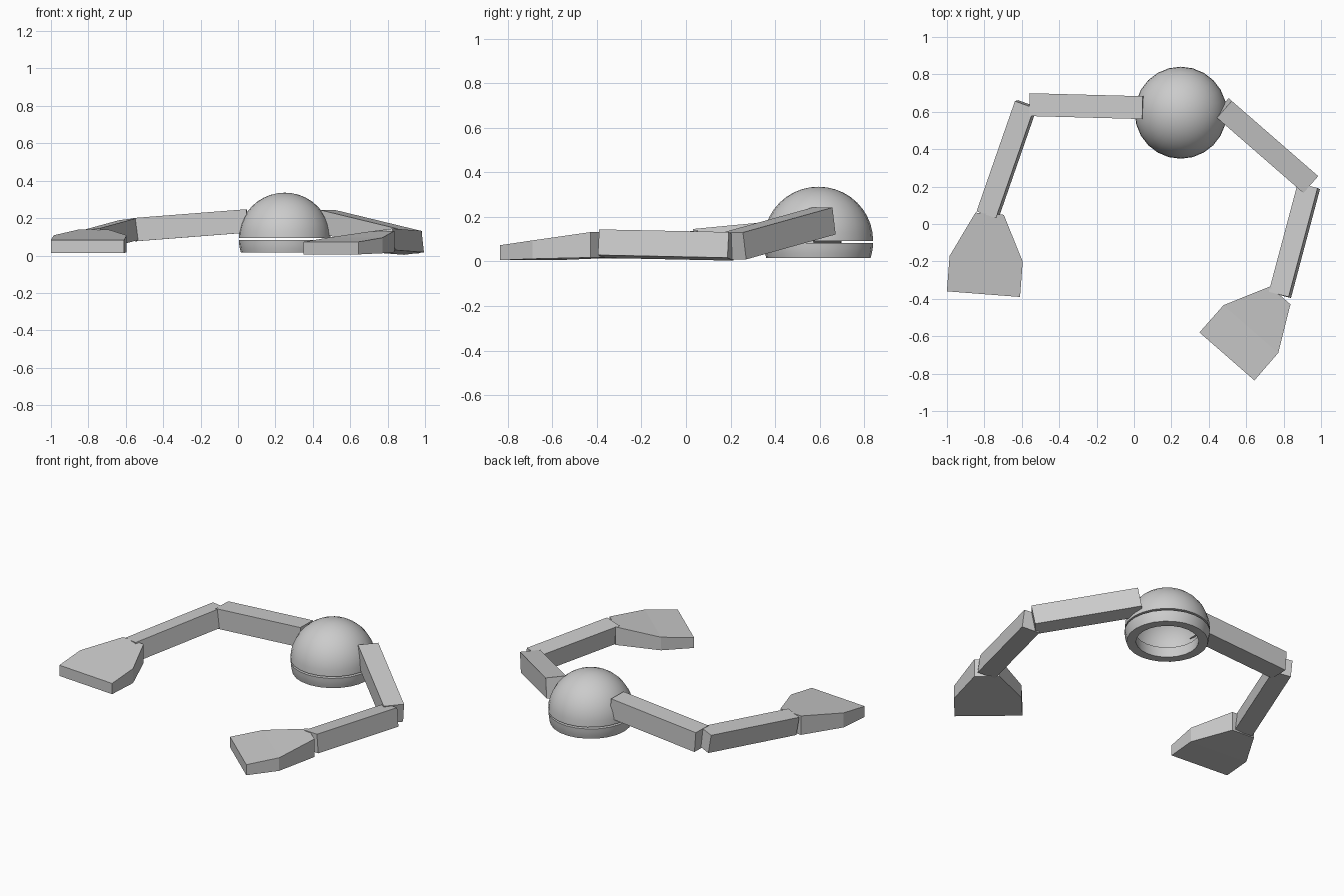
import bpy, bmesh
from math import sin, cos, pi, sqrt, radians
from mathutils import Vector

if "Cube" in bpy.data.objects:
    bpy.data.objects.remove(bpy.data.objects["Cube"])

CENTRE = Vector((0.25, 0.595, 0.09))
R, SEG = 0.246, 24


def finish(name, bm, smooth=False):
    bmesh.ops.recalc_face_normals(bm, faces=bm.faces)
    me = bpy.data.meshes.new(name)
    bm.to_mesh(me)
    bm.free()
    ob = bpy.data.objects.new(name, me)
    bpy.context.collection.objects.link(ob)
    if smooth:
        bpy.ops.object.select_all(action='DESELECT')
        bpy.context.view_layer.objects.active = ob
        ob.select_set(True)
        bpy.ops.object.shade_smooth_by_angle(angle=radians(35))
    return ob


def lathe(name, profile):
    """Spin a closed (radius, z) profile around the dome axis."""
    bm = bmesh.new()
    vs = [bm.verts.new((CENTRE.x + r, CENTRE.y, z)) for r, z in profile]
    es = [bm.edges.new((vs[i], vs[(i + 1) % len(vs)])) for i in range(len(vs))]
    bmesh.ops.spin(bm, geom=vs + es, cent=CENTRE, axis=(0, 0, 1),
                   angle=2 * pi, steps=SEG, use_duplicate=False)
    bmesh.ops.remove_doubles(bm, verts=bm.verts, dist=1e-5)
    bmesh.ops.dissolve_degenerate(bm, edges=bm.edges, dist=1e-5)
    # the profile's own line along the axis is not part of the surface
    loose = [e for e in bm.edges if not e.link_faces]
    bmesh.ops.delete(bm, geom=loose, context='EDGES')
    return finish(name, bm, True)


def beam(name, p, q, width, height, roll=0):
    """Box limb from p to q, rolled around its length."""
    p, q = Vector(p), Vector(q)
    d = (q - p).normalized()
    s = d.cross(Vector((0, 0, 1))).normalized()
    u = s.cross(d)
    a = radians(roll)
    s, u = s * cos(a) - u * sin(a), u * cos(a) + s * sin(a)
    bm = bmesh.new()
    ends = [[bm.verts.new(c + s * i * width / 2 + u * j * height / 2)
             for i, j in ((-1, -1), (1, -1), (1, 1), (-1, 1))] for c in (p, q)]
    for e in ends:
        bm.faces.new(e)
    for i in range(4):
        k = (i + 1) % 4
        bm.faces.new((ends[0][i], ends[0][k], ends[1][k], ends[1][i]))
    return finish(name, bm)


def paw(name, heel, tip, sections):
    """Flat paw lofted through (fraction, width, bottom, top) sections."""
    heel, tip = Vector(heel), Vector(tip)
    d = (tip - heel).normalized()
    s = Vector((-d.y, d.x))
    bm = bmesh.new()
    rings = []
    for t, w, lo, hi in sections:
        c = heel.lerp(tip, t)
        rings.append([bm.verts.new((*(c + s * k * w / 2), z))
                      for k, z in ((-1, lo), (1, lo), (1, hi), (-1, hi))])
    bm.faces.new(rings[0])
    bm.faces.new(rings[-1])
    for a, b in zip(rings, rings[1:]):
        for i in range(4):
            k = (i + 1) % 4
            bm.faces.new((a[i], a[k], b[k], b[i]))
    return finish(name, bm)


# hollow dome shell
N = 10
arc = [i / N * pi / 2 for i in range(N + 1)]
outer = [(R * cos(a), 0.093 + (R - 0.003) * sin(a)) for a in arc]
inner = [(0.21 * cos(a), 0.093 + 0.207 * sin(a)) for a in reversed(arc)]
lathe("dome_shell", outer + inner)

# base ring continuing the sphere below a thin slit
side = [(sqrt(R * R - (z - 0.09) ** 2), z) for z in (0.015, 0.037, 0.06, 0.082)]
lathe("base_ring", side + [(0.185, 0.082), (0.18, 0.015)])

# arms
beam("left_upper_arm", (0.05, 0.622, 0.185), (-0.555, 0.638, 0.138), 0.122, 0.125)
beam("left_lower_arm", (-0.577, 0.641, 0.138), (-0.782, 0.052, 0.082), 0.11, 0.116, 7)
beam("right_upper_arm", (0.475, 0.62, 0.182), (0.937, 0.218, 0.07), 0.12, 0.123)
beam("right_lower_arm", (0.935, 0.203, 0.068), (0.78, -0.379, 0.08), 0.11, 0.116, 7)

# paws
paw("left_paw", (-0.772, 0.055), (-0.805, -0.375),
    [(0, 0.152, 0.02, 0.14), (0.56, 0.392, 0.016, 0.108), (1, 0.392, 0.014, 0.082)])
paw("right_paw", (0.782, -0.382), (0.497, -0.708),
    [(0, 0.145, 0.018, 0.132), (0.55, 0.388, 0.012, 0.095), (1, 0.39, 0.006, 0.073)])
